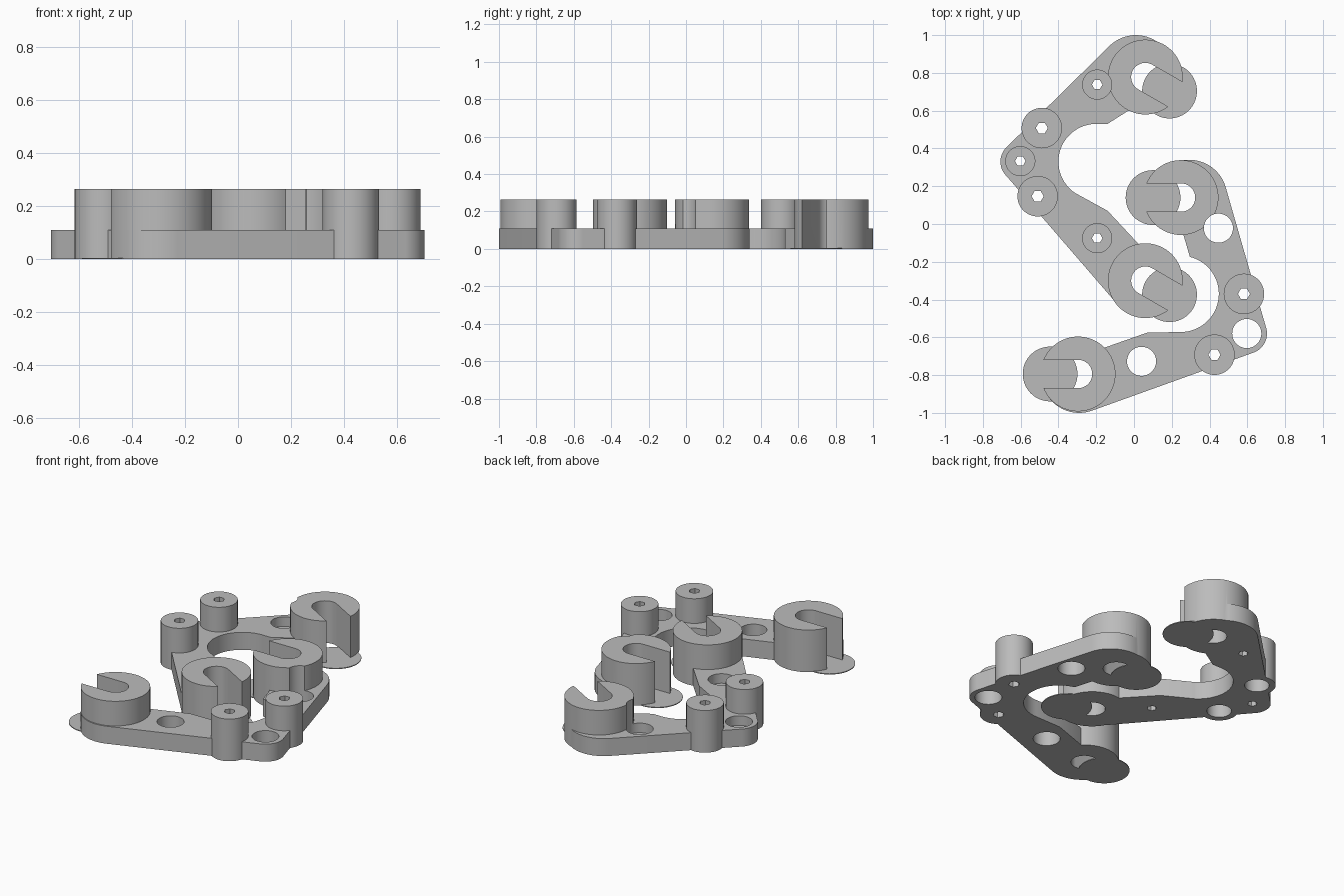
import bpy, bmesh
from math import radians, cos, sin

if "Cube" in bpy.data.objects:
    bpy.data.objects.remove(bpy.data.objects["Cube"])

PLATE, TOP, DISC = 0.11, 0.265, 0.005
LOW, HIGH = -0.1, 0.4

grey = bpy.data.materials.new("mid_grey")
grey.use_nodes = True
colour = (0.5, 0.5, 0.5, 1)
grey.diffuse_color = colour
grey.node_tree.nodes["Principled BSDF"].inputs["Base Color"].default_value = colour


def arc(x, y, r, a0, a1, n=32):
    """Points on an arc, angles in degrees."""
    steps = [radians(a0 + (a1 - a0) * i / n) for i in range(n + 1)]
    return [(x + r * cos(a), y + r * sin(a)) for a in steps]


def prism(name, outline, z0, z1):
    """Counter-clockwise outline extruded from z0 to z1."""
    bm = bmesh.new()
    face = bm.faces.new([bm.verts.new((x, y, z0)) for x, y in outline])
    walls = bmesh.ops.extrude_face_region(bm, geom=[face])
    tops = [v for v in walls["geom"] if isinstance(v, bmesh.types.BMVert)]
    bmesh.ops.translate(bm, verts=tops, vec=(0, 0, z1 - z0))
    bmesh.ops.recalc_face_normals(bm, faces=bm.faces)
    mesh = bpy.data.meshes.new(name)
    bm.to_mesh(mesh)
    bm.free()
    mesh.materials.append(grey)
    ob = bpy.data.objects.new(name, mesh)
    bpy.context.collection.objects.link(ob)
    return ob


def cylinder(name, x, y, r, z0, z1, n=64):
    return prism(name, arc(x, y, r, 0, 360, n)[:-1], z0, z1)


def slot(x, y, angle):
    """Round-ended channel open toward the angle."""
    a = radians(angle)
    far = arc(x + 0.4 * cos(a), y + 0.4 * sin(a), 0.075, angle - 90, angle + 90, 4)
    return prism("slot_cutter", arc(x, y, 0.075, angle + 90, angle + 270) + far, LOW, HIGH)


def combine(ob, tool, operation):
    """Apply a boolean and discard the tool."""
    mod = ob.modifiers.new("cut", "BOOLEAN")
    mod.operation, mod.solver, mod.object = operation, "EXACT", tool
    bpy.context.view_layer.objects.active = ob
    bpy.ops.object.modifier_apply(modifier=mod.name)
    bpy.data.objects.remove(tool)


def bracket(name, outline, clips, posts, holes, angle, nut_pockets):
    body = prism(name, outline, 0, PLATE)
    # Raised round parts
    for x, y in clips:
        combine(body, cylinder("clip", x, y, 0.198, 0, TOP), "UNION")
    for x, y in posts:
        combine(body, cylinder("post", x, y, 0.107, 0, TOP), "UNION")
    # Screw holes through the posts, with pockets below on one bracket
    for x, y in posts:
        combine(body, cylinder("bore", x, y, 0.032, LOW, HIGH, 6), "DIFFERENCE")
        if nut_pockets:
            combine(body, cylinder("pocket", x, y, 0.07, LOW, 0.13), "DIFFERENCE")
    # Plate holes, either counterbored or fully open
    for x, y in holes:
        floor = 0.05 if nut_pockets else LOW
        combine(body, cylinder("hole", x, y, 0.077, floor, HIGH), "DIFFERENCE")
        if nut_pockets:
            combine(body, cylinder("bore", x, y, 0.028, LOW, HIGH, 6), "DIFFERENCE")
    # Clip channels with a thin foot disc under each opening
    a = radians(angle)
    for x, y in clips:
        combine(body, slot(x, y, angle), "DIFFERENCE")
    for x, y in clips:
        foot = cylinder("foot", x + 0.148 * cos(a), y + 0.148 * sin(a), 0.145, 0, DISC)
        combine(body, foot, "UNION")
    bpy.ops.object.select_all(action="DESELECT")
    body.select_set(True)
    bpy.context.view_layer.objects.active = body
    bpy.ops.object.shade_smooth_by_angle(angle=radians(30))
    return body


# Bracket on the right-hand side, with counterbored holes
right_outline = (
    arc(0.01, 0.8, 0.2, -100, 131)
    + arc(-0.6, 0.33, 0.107, 131, 227)
    + arc(0.06, -0.3, 0.195, 227, 460)
    + [(-0.14, 0.07)]
    + arc(-0.2, 0.33, 0.2, 236, 85)
    + [(-0.14, 0.53)]
)
bracket("right_bracket", right_outline,
        clips=[(0.06, 0.778), (0.06, -0.3)],
        posts=[(-0.488, 0.508), (-0.51, 0.147)],
        holes=[(-0.602, 0.333), (-0.195, 0.738), (-0.195, -0.075)],
        angle=-30, nut_pockets=True)

# Bracket on the left-hand side, with open holes
left_outline = (
    arc(0.597, -0.58, 0.107, -72, 15)
    + arc(0.293, 0.14, 0.2, 15, 255)
    + [(0.262, -0.058)]
    + arc(0.247, -0.37, 0.202, 76, -90)
    + [(0.07, -0.575), (-0.2, -0.67)]
    + arc(-0.29, -0.8, 0.2, 90, 288)
)
bracket("left_bracket", left_outline,
        clips=[(0.249, 0.14), (-0.296, -0.794)],
        posts=[(0.582, -0.37), (0.426, -0.692)],
        holes=[(0.447, -0.022), (0.597, -0.58), (0.04, -0.727)],
        angle=180, nut_pockets=False)
